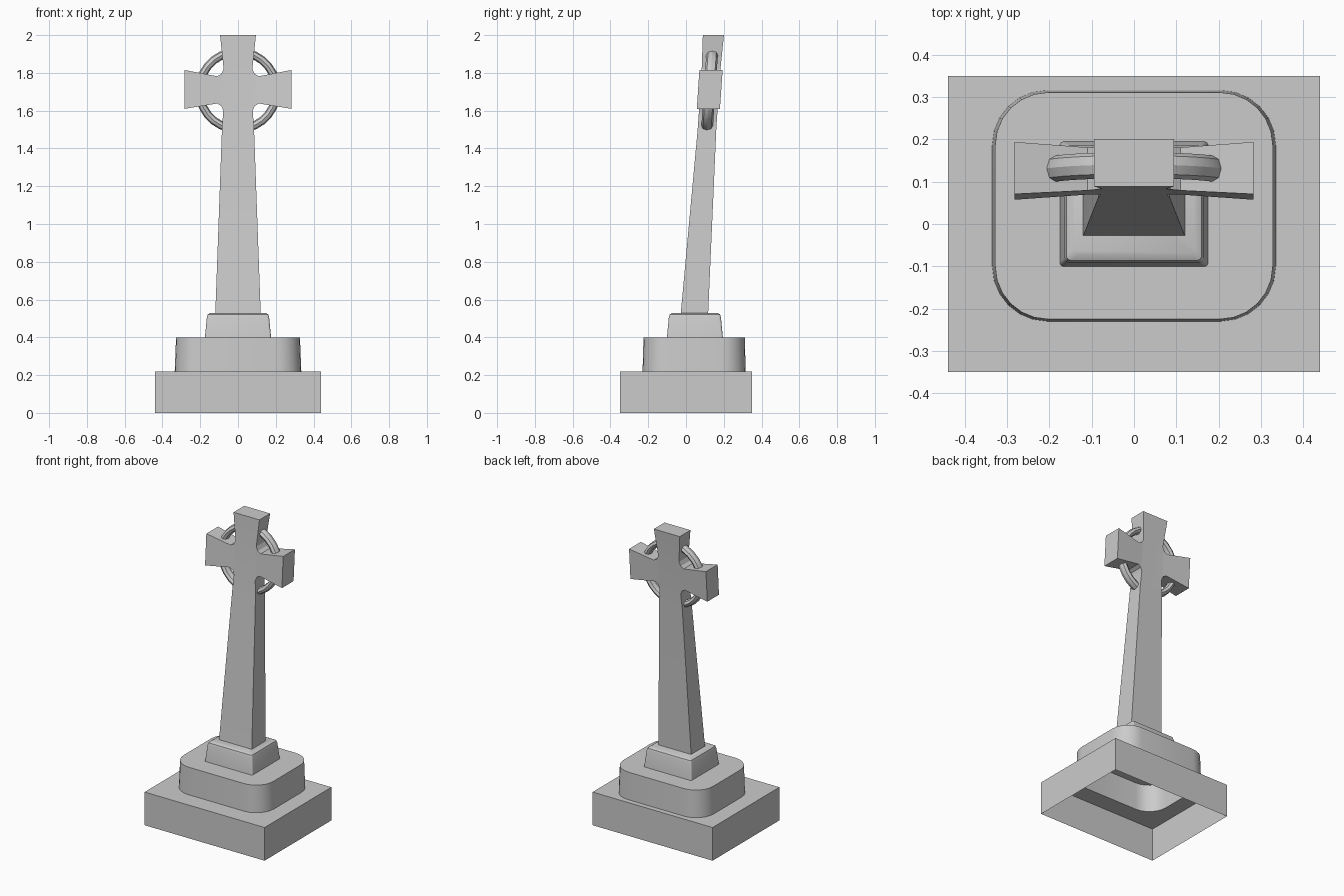
import bpy, bmesh, math
from mathutils import Vector

cube = bpy.data.objects.get("Cube")
if cube:
    bpy.data.objects.remove(cube)

stone = bpy.data.materials.new("grey stone")
stone.use_nodes = True
GREY = (0.6, 0.6, 0.6, 1)
stone.diffuse_color = GREY
stone.node_tree.nodes["Principled BSDF"].inputs["Base Color"].default_value = GREY


def finish(name, bm):
    bmesh.ops.recalc_face_normals(bm, faces=bm.faces)
    mesh = bpy.data.meshes.new(name)
    bm.to_mesh(mesh)
    bm.free()
    mesh.materials.append(stone)
    obj = bpy.data.objects.new(name, mesh)
    bpy.context.collection.objects.link(obj)
    bpy.ops.object.select_all(action="DESELECT")
    bpy.context.view_layer.objects.active = obj
    obj.select_set(True)
    bpy.ops.object.shade_smooth_by_angle(angle=math.radians(30))
    return obj


def rounded_rect(hx, hy, r, cy, z, steps=6):
    points = []
    for corner, (sx, sy) in enumerate([(1, 1), (-1, 1), (-1, -1), (1, -1)]):
        for i in range(steps + 1):
            a = (corner + i / steps) * math.pi / 2
            points.append((sx * (hx - r) + r * math.cos(a),
                           cy + sy * (hy - r) + r * math.sin(a), z))
    return points


def loft(name, sections):
    """Skin rounded rectangles upwards, closed on top and open below."""
    bm = bmesh.new()
    rings = [[bm.verts.new(p) for p in rounded_rect(*s)] for s in sections]
    for low, high in zip(rings, rings[1:]):
        for i in range(len(low)):
            j = (i + 1) % len(low)
            bm.faces.new((low[i], low[j], high[j], high[i]))
    bm.faces.new(rings[-1])
    bmesh.ops.remove_doubles(bm, verts=bm.verts, dist=0.0005)
    return finish(name, bm)


# Hollow square base running into the rounded step
loft("base_and_step", [
    (0.44, 0.35, 0, 0, 0), (0.44, 0.35, 0, 0, 0.22),
    (0.335, 0.273, 0.13, 0.043, 0.22), (0.328, 0.268, 0.125, 0.043, 0.4)])

# Plinth with a softened top edge
loft("plinth", [
    (0.175, 0.148, 0.01, 0.047, 0.4), (0.165, 0.138, 0.012, 0.047, 0.505),
    (0.16, 0.133, 0.012, 0.047, 0.522), (0.145, 0.118, 0.012, 0.047, 0.53)])


def lean(z):
    """Depth of the leaning cross axis at a given height."""
    return 0.045 + 0.068 * (z - 0.53)


def half_depth(x, z):
    if z < 1.5:
        base = 0.07 - 0.02 * (z - 0.53) / 0.97
    else:
        base = 0.049 + 0.006 * max(0, z - 1.8) / 0.2
    return base + 0.012 * max(0, abs(x) - 0.08) / 0.2


# Leaning cross: outline faces, mirrored about the centre, given flared depth
shaft = [(0.12, 0.53), (0.085, 1.5)]
neck = [(0.085, 1.5), (0.078, 1.6)]
middle = [(0.078, 1.6), (0.076, 1.82)]
head = [(0.076, 1.82), (0.095, 2.0)]
arm = [(0.078, 1.6), (0.088, 1.624), (0.11, 1.638), (0.282, 1.61),
       (0.282, 1.815), (0.11, 1.782), (0.088, 1.795), (0.076, 1.82)]
bm = bmesh.new()
for part in (shaft, neck, middle, head):
    outline = part + [(-x, z) for x, z in reversed(part)]
    bm.faces.new([bm.verts.new((x, 0, z)) for x, z in outline])
for side in (1, -1):
    outline = arm if side == 1 else arm[::-1]
    bm.faces.new([bm.verts.new((side * x, 0, z)) for x, z in outline])
bmesh.ops.remove_doubles(bm, verts=bm.verts, dist=0.0005)
front = list(bm.verts)
grown = bmesh.ops.extrude_face_region(bm, geom=bm.faces[:], use_keep_orig=True)
back = [v for v in grown["geom"] if isinstance(v, bmesh.types.BMVert)]
for verts, side in ((front, -1), (back, 1)):
    for v in verts:
        v.co.y = lean(v.co.z) + side * half_depth(v.co.x, v.co.z)
finish("cross", bm)

# Stone ring around the crossing, leaning with the cross
MAJOR, MINOR, SEGMENTS, SIDES = 0.205, 0.022, 28, 8
bm = bmesh.new()
loops = []
for i in range(SEGMENTS):
    a = math.tau * i / SEGMENTS
    loop = []
    for k in range(SIDES):
        b = math.tau * k / SIDES
        r = MAJOR + MINOR * math.cos(b)
        z = 1.707 + r * math.sin(a)
        y = lean(z) + 1.4 * MINOR * math.sin(b)
        loop.append(bm.verts.new(Vector((r * math.cos(a), y, z))))
    loops.append(loop)
for i in range(SEGMENTS):
    one, two = loops[i], loops[(i + 1) % SEGMENTS]
    for k in range(SIDES):
        m = (k + 1) % SIDES
        bm.faces.new((one[k], one[m], two[m], two[k]))
finish("ring", bm)
